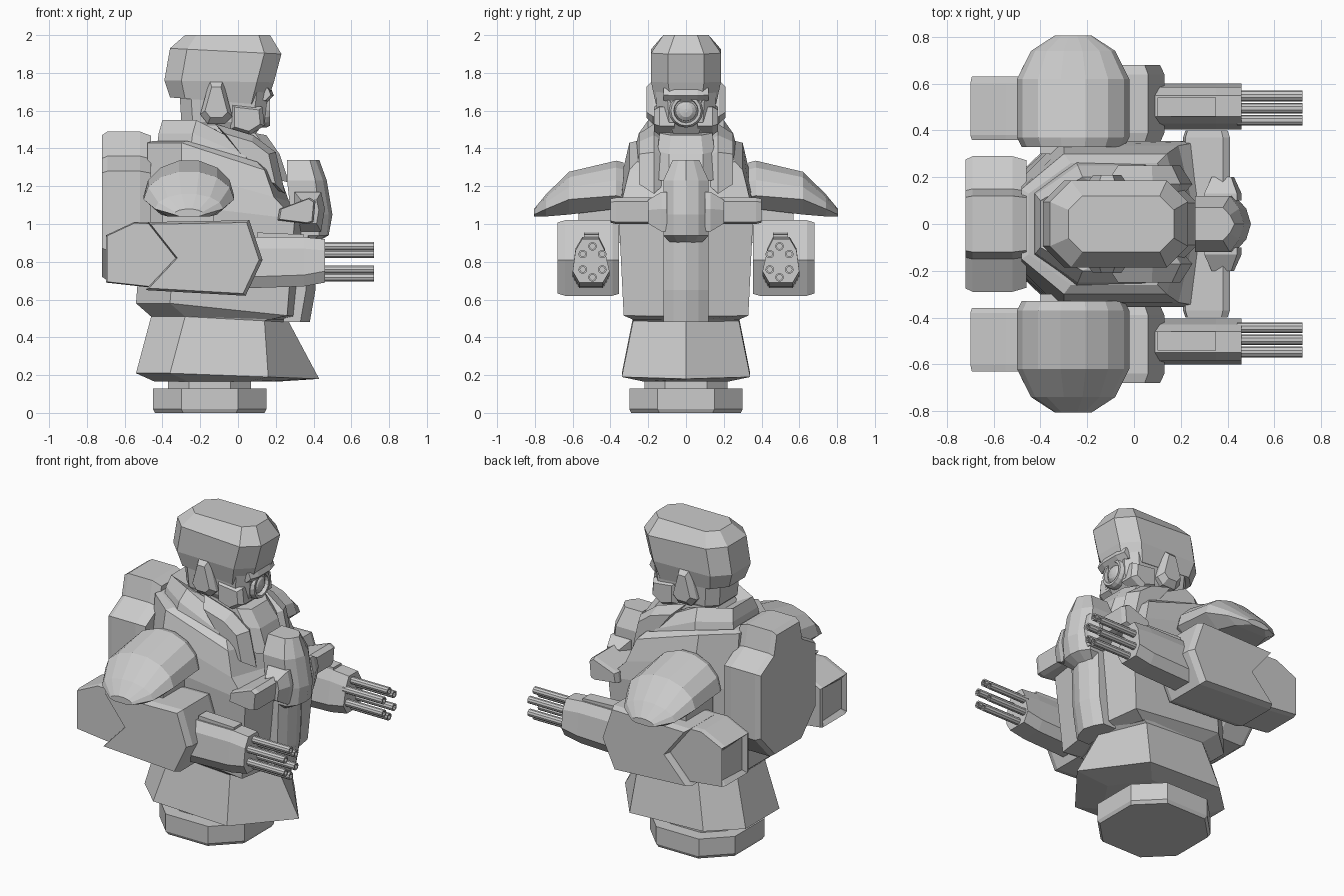
import bpy, bmesh, math
from mathutils import Vector

if "Cube" in bpy.data.objects:
    bpy.data.objects.remove(bpy.data.objects["Cube"])

grey = bpy.data.materials.new("plain grey")
grey.use_nodes = True
TONE = (0.6, 0.6, 0.6, 1)
grey.diffuse_color = TONE
grey.node_tree.nodes["Principled BSDF"].inputs["Base Color"].default_value = TONE


def loft(name, rings, mirror=False, inset=None):
    """Skin equal-length rings, cap both ends; optionally mirror across y."""
    bm = bmesh.new()
    rows = [[bm.verts.new(p) for p in r] for r in rings]
    n = len(rows[0])
    for a, b in zip(rows, rows[1:]):
        for i in range(n):
            j = (i + 1) % n
            bm.faces.new((a[i], a[j], b[j], b[i]))
    bm.faces.new(rows[0])
    bm.faces.new(rows[-1])
    bmesh.ops.recalc_face_normals(bm, faces=bm.faces)
    if inset:
        direction, width, depth = inset
        faces = [f for f in bm.faces if f.normal.dot(Vector(direction)) > 0.95]
        bmesh.ops.inset_region(bm, faces=faces, thickness=width, depth=-depth)
    me = bpy.data.meshes.new(name)
    bm.to_mesh(me)
    bm.free()
    me.materials.append(grey)
    ob = bpy.data.objects.new(name, me)
    bpy.context.collection.objects.link(ob)
    if mirror:
        m = ob.modifiers.new("mirror", 'MIRROR')
        m.use_axis = (False, True, False)
    return ob


def oct_ring(xb, xf, w, z, c, zf=None):
    """Chamfered rectangle in plan, its height running from z at the back to zf."""
    zf = z if zf is None else zf
    half = [(xf, w - c), (xf - c, w), (xb + c, w), (xb, w - c)]
    pts = half + [(x, -y) for x, y in reversed(half)]
    return [(x, y, z + (zf - z) * (x - xb) / (xf - xb)) for x, y in pts]


def body_ring(xb, xf, w, zb, zf, f):
    """Plan with a ridged front and a chamfered back."""
    t = f / (xf - xb - 0.18)
    half = [(xf - f, w, zf + (zb - zf) * t), (xb + 0.18, w, zb), (xb, w * 0.5, zb)]
    return [(xf, 0, zf)] + half + [(x, -y, z) for x, y, z in reversed(half)]


def slab(profile, steps):
    """Rings of an xz profile at (y, scale) steps."""
    cx = (min(p[0] for p in profile) + max(p[0] for p in profile)) / 2
    cz = (min(p[1] for p in profile) + max(p[1] for p in profile)) / 2
    return [[(cx + (x - cx) * s, y, cz + (z - cz) * s) for x, z in profile]
            for y, s in steps]


def tube(name, y, z, steps, sides, mirror=False):
    """Turned shape along x from (x, radius) steps."""
    angles = [2 * math.pi * i / sides for i in range(sides)]
    ob = loft(name, [[(x, y + r * math.cos(a), z + r * math.sin(a)) for a in angles]
                     for x, r in steps], mirror)
    return ob


# Base disc and stem
loft("base", [oct_ring(-.44, .14, .29, 0, .15), oct_ring(-.45, .15, .30, .02, .15),
              oct_ring(-.45, .15, .30, .13, .15)])
loft("stem", [oct_ring(-.37, .07, .22, .12, .11), oct_ring(-.37, .07, .22, .2, .11)])

# Coat skirt and torso
loft("skirt", [body_ring(-.44, .2, .22, .165, .165, .15),
               body_ring(-.54, .43, .34, .21, .18, .27),
               body_ring(-.46, .27, .28, .51, .48, .13),
               body_ring(-.50, .29, .30, .56, .52, .06)])
loft("torso", [body_ring(-.46, .27, .28, .51, .49, .1),
               body_ring(-.54, .31, .33, .58, .51, .05),
               body_ring(-.50, .36, .355, 1.10, 1.02, .06),
               body_ring(-.48, .27, .335, 1.28, 1.12, .08),
               body_ring(-.48, .22, .30, 1.43, 1.26, .08),
               body_ring(-.45, .20, .26, 1.44, 1.30, .1)])
loft("collar", [body_ring(-.43, .19, .27, 1.40, 1.22, .1),
                body_ring(-.42, .18, .25, 1.48, 1.30, .14),
                body_ring(-.40, .15, .20, 1.55, 1.36, .16),
                body_ring(-.30, .10, .15, 1.50, 1.36, .16)])
loft("scarf", [oct_ring(-.30, .27, .15, 1.36, .06, 1.22),
               oct_ring(-.30, .22, .15, 1.50, .06, 1.37),
               oct_ring(-.27, .15, .14, 1.55, .06, 1.47)])

# Lapels folding down beside the scarf
loft("lapels", slab([(-.12, 1.53), (.08, 1.47), (.20, 1.38), (.25, 1.16), (.12, 1.22)],
                    [(.13, .8), (.17, 1), (.25, .72)]), True)

# Chest emblem: ridged upright, lower plate and crossbar
def ridged(rows):
    return [[(back, -w, z), (side, -w, z), (mid, -w * .55, z), (front, 0, z),
             (mid, w * .55, z), (side, w, z), (back, w, z)]
            for z, back, side, mid, front, w in rows]


loft("chest_upright", ridged([(.90, .30, .38, .40, .41, .08), (.94, .30, .43, .47, .48, .12),
                              (1.05, .28, .43, .48, .50, .12), (1.23, .26, .41, .45, .47, .12),
                              (1.34, .26, .38, .41, .43, .07)]))
loft("lower_plate", ridged([(.48, .24, .33, .36, .38, .12), (.65, .24, .36, .39, .41, .12),
                            (.95, .24, .37, .40, .42, .12)]))
bar = [(.21, 1.02), (.22, 1.08), (.30, 1.11), (.38, 1.14), (.41, 1.12), (.40, 1.01), (.37, 1.0)]
loft("chest_crossbar", slab(bar, [(-.40, .9), (-.37, 1), (-.18, 1), (.18, 1), (.37, 1), (.40, .9)]))
wing = [(.30, 1.17), (.44, 1.17), (.46, 1.08), (.44, .96), (.30, .96)]
loft("crossbar_roots", slab(wing, [(.10, 1), (.13, 1), (.20, .6)]), True)

# Backpack with narrowed ends
pack = [(.12, 1.49), (.15, 1.36), (.29, 1.28), (.29, .86), (.14, .70)]
outline = pack + [(-y, z) for y, z in reversed(pack)]
loft("backpack", [[(x, y * s, 1.1 + (z - 1.1) * s) for y, z in outline]
                  for x, s in [(-.46, .94), (-.52, 1), (-.69, 1), (-.72, .95)]])

# Head and helmet
loft("face", [oct_ring(-.22, .08, .11, 1.46, .05), oct_ring(-.30, .14, .15, 1.54, .06),
              oct_ring(-.31, .16, .16, 1.70, .06)])
loft("helmet", [oct_ring(-.36, .15, .16, 1.67, .08, 1.63),
                oct_ring(-.39, .19, .185, 1.76, .09, 1.75),
                oct_ring(-.36, .23, .185, 1.93, .09, 1.90),
                oct_ring(-.28, .17, .12, 2.0, .06)])
ear = [(-.15, 1.76), (-.08, 1.76), (-.03, 1.57), (-.07, 1.53), (-.16, 1.53), (-.20, 1.58)]
loft("ear_guards", slab(ear, [(.13, 1), (.175, 1), (.21, .7)]), True)
brow = [(.08, 1.74), (.17, 1.73), (.19, 1.68), (.15, 1.64), (.08, 1.64)]
loft("brow", slab(brow, [(-.12, .7), (-.06, 1), (.06, 1), (.12, .7)]))
jaw = [(-.04, 1.64), (.13, 1.62), (.14, 1.52), (.06, 1.47), (-.04, 1.50)]
loft("cheeks", slab(jaw, [(.06, 1), (.14, 1), (.17, .75)]), True)
tube("mask_rim", 0, 1.60, [(.08, .09), (.15, .09), (.17, .08), (.17, .065), (.14, .06)], 16)
lens = tube("mask_lens", 0, 1.60, [(.12, .06), (.15, .055), (.165, .035), (.17, .01)], 16)

# Shoulder pads: arches sweeping down and out
def arch(y, half, top, edge, low):
    steps = [math.pi * i / 7 for i in range(8)]
    pts = [(-.26 + half * math.cos(a), y, edge + (top - edge) * math.sin(a)) for a in steps]
    return pts + [(-.26 - half * .62, y, low), (-.26 + half * .62, y, low)]


loft("shoulder_pads", [arch(.33, .22, 1.33, 1.14, 1.10), arch(.37, .24, 1.34, 1.15, 1.08),
                       arch(.62, .24, 1.28, 1.13, 1.05), arch(.74, .18, 1.16, 1.08, 1.04),
                       arch(.805, .08, 1.08, 1.05, 1.04)], True)
loft("upper_arms", slab([(-.40, 1.2), (-.13, 1.2), (-.13, .9), (-.40, .9)],
                        [(.30, 1), (.57, 1)]), True)

# Forearms: armoured shell with a chevron cut over a rear block
shell = [(-.48, 1.01), (.06, 1.02), (.13, .81), (.04, .62), (-.49, .65), (-.33, .82)]
loft("forearm_shells", slab(shell, [(.355, .95), (.39, 1), (.64, 1), (.68, .94)]), True)
rear = [(-.55, 1.01), (-.25, 1.0), (-.25, .66), (-.43, .66), (-.70, .69), (-.70, .94)]
loft("forearm_rears", slab(rear, [(.36, .97), (.38, 1), (.60, 1), (.63, .97)]), True,
     inset=((-1, 0, 0), .03, .025))

# Rotary guns
def gun_ring(x, top, low):
    mid = low + .06
    return [(x, y, z) for y, z in [(.46, top), (.55, top), (.585, top - .06), (.60, mid),
                                   (.565, low), (.44, low), (.405, mid), (.43, top - .06)]]


loft("gun_bodies", [gun_ring(.05, .93, .66), gun_ring(.35, .93, .67), gun_ring(.46, .92, .69)], True)
loft("gun_top_rails", slab([(.10, .90), (.10, .955), (.35, .945), (.35, .90)],
                           [(.46, 1), (.54, 1)]), True)
for i in range(6):
    a = math.radians(90 + 60 * i)
    tube("gun_barrel_%d" % (i + 1), .495 + .06 * math.cos(a), .80 + .082 * math.sin(a),
         [(.44, .023), (.72, .023), (.72, .014), (.66, .014)], 10, True)
